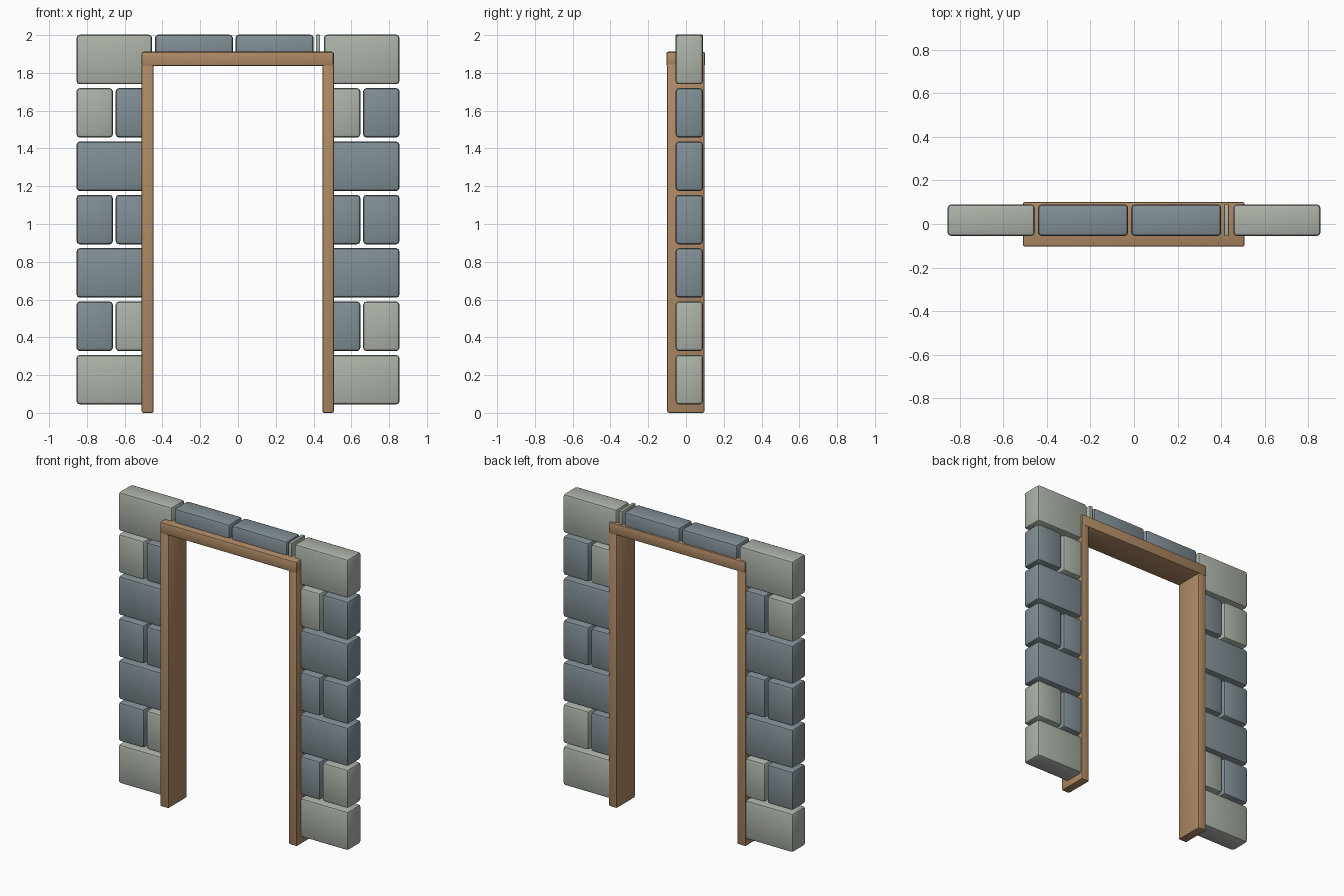
import bpy
import bmesh
from math import radians

cube = bpy.data.objects.get("Cube")
if cube:
    bpy.data.objects.remove(cube, do_unlink=True)


def material(name, rgb):
    mat = bpy.data.materials.new(name)
    mat.use_nodes = True
    colour = (*rgb, 1)
    mat.diffuse_color = colour
    mat.node_tree.nodes["Principled BSDF"].inputs["Base Color"].default_value = colour
    return mat


GREY = material("pale_grey_stone", (0.41, 0.45, 0.39))
BLUE = material("blue_grey_stone", (0.22, 0.275, 0.305))
WOOD = material("brown_wood", (0.43, 0.255, 0.13))


def block(name, x, y, z, mat, bevel):
    """Box spanning the (low, high) pairs x, y and z, with softened edges."""
    spans = (x, y, z)
    mesh = bpy.data.meshes.new(name)
    bm = bmesh.new()
    bmesh.ops.create_cube(bm, size=1)
    for v in bm.verts:
        v.co = [s[0] if c < 0 else s[1] for c, s in zip(v.co, spans)]
    bmesh.ops.bevel(bm, geom=bm.edges[:], offset=bevel, segments=2,
                    profile=0.5, affect='EDGES')
    bm.to_mesh(mesh)
    bm.free()
    mesh.materials.append(mat)
    obj = bpy.data.objects.new(name, mesh)
    bpy.context.collection.objects.link(obj)
    obj.select_set(True)
    bpy.context.view_layer.objects.active = obj
    return obj


bpy.ops.object.select_all(action='DESELECT')

# Stone piers: each course lists its stones from -x to +x on both sides
STONE_Y = (-0.055, 0.09)
OUTER, INNER = 0.855, 0.455
BASE, PITCH, HEIGHT = 0.045, 0.2825, 0.262
courses = [
    ([GREY], [GREY]),
    ([BLUE, GREY], [BLUE, GREY]),
    ([BLUE], [BLUE]),
    ([BLUE, BLUE], [BLUE, BLUE]),
    ([BLUE], [BLUE]),
    ([GREY, BLUE], [GREY, BLUE]),
    ([GREY], [GREY]),
]
for row, sides in enumerate(courses):
    z = (BASE + PITCH * row, BASE + PITCH * row + HEIGHT)
    for side, start, mats in zip(("right", "left"), (-OUTER, INNER), sides):
        step = (OUTER - INNER + 0.015) / len(mats)
        for i, mat in enumerate(mats):
            x = start + i * step
            block(f"{side}_stone_{row + 1}_{i + 1}", (x, x + step - 0.015),
                  STONE_Y, z, mat, 0.017)

# Stones resting above the opening, with a thin filler stone
TOP_Z = (1.86, BASE + PITCH * 6 + HEIGHT)
block("top_stone_right", (-0.44, -0.027), STONE_Y, TOP_Z, BLUE, 0.017)
block("top_stone_left", (-0.013, 0.4), STONE_Y, TOP_Z, BLUE, 0.017)
block("filler_stone", (0.413, 0.435), STONE_Y, TOP_Z, GREY, 0.003)

# Wooden door frame
block("right_jamb", (-0.51, -0.447), (-0.1, 0.097), (0, 1.85), WOOD, 0.008)
block("left_jamb", (0.447, 0.507), (-0.1, 0.097), (0, 1.85), WOOD, 0.008)
block("lintel", (-0.51, 0.507), (-0.104, 0.101), (1.836, 1.912), WOOD, 0.01)

bpy.ops.object.shade_smooth_by_angle(angle=radians(30))
